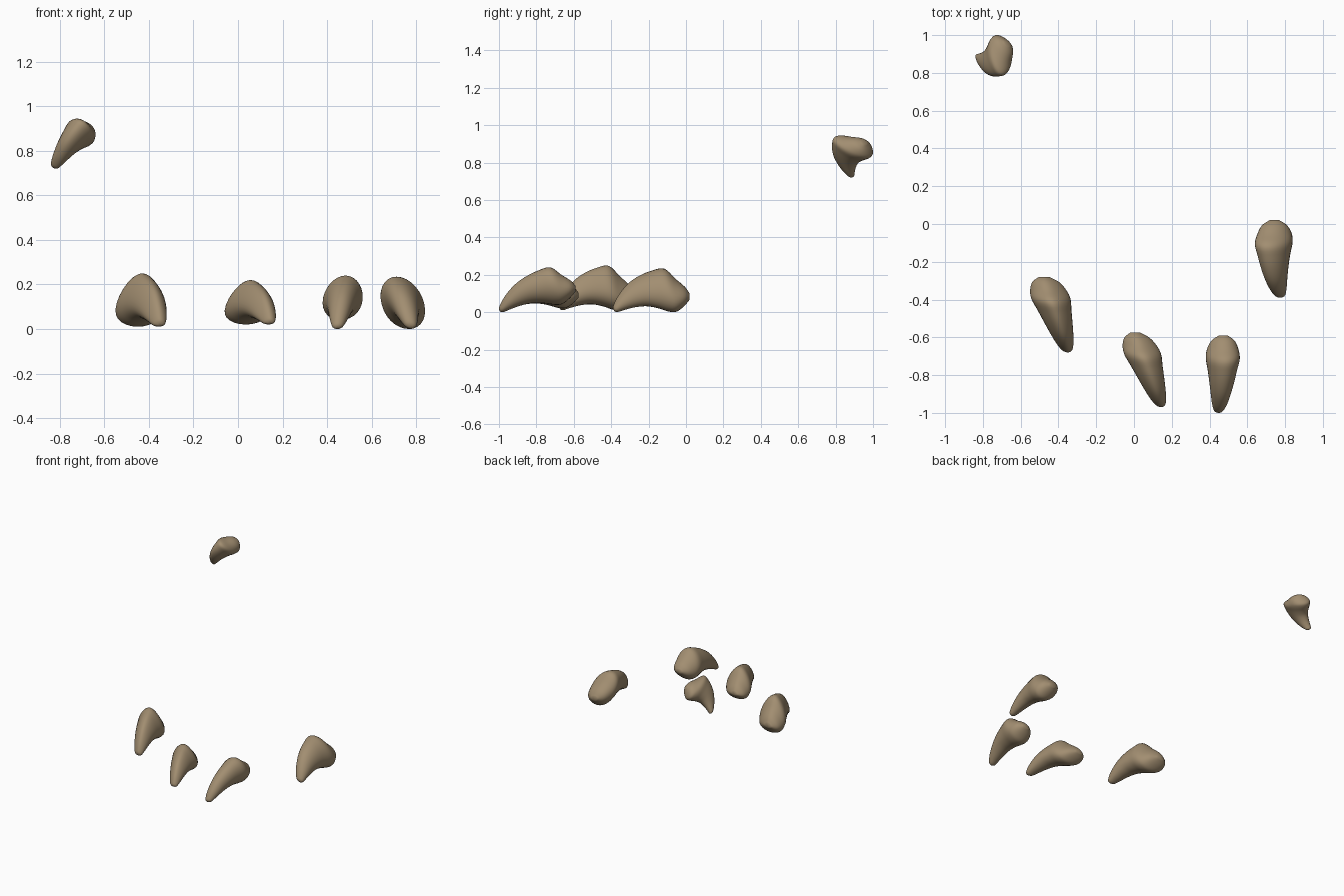
import bpy, bmesh, math
from mathutils import Vector, Matrix

if "Cube" in bpy.data.objects:
    bpy.data.objects.remove(bpy.data.objects["Cube"])

horn = bpy.data.materials.new("horn_brown")
horn.diffuse_color = (0.36, 0.27, 0.165, 1)
horn.use_nodes = True
horn.node_tree.nodes["Principled BSDF"].inputs["Base Color"].default_value = horn.diffuse_color

# Shared claw profile, back to tip: top y, top z, bottom y, bottom z, half width
PROFILE = [
    (0.000, 0.105, 0.000, 0.075, 0.025),
    (-0.025, 0.140, -0.030, 0.040, 0.065),
    (-0.075, 0.182, -0.070, 0.012, 0.088),
    (-0.135, 0.235, -0.110, 0.012, 0.095),
    (-0.200, 0.226, -0.170, 0.030, 0.082),
    (-0.270, 0.198, -0.230, 0.040, 0.069),
    (-0.330, 0.157, -0.290, 0.035, 0.056),
    (-0.380, 0.098, -0.345, 0.022, 0.042),
    (-0.407, 0.045, -0.385, 0.010, 0.026),
    (-0.408, 0.025, -0.402, 0.014, 0.008),
]
LENGTH, SIDES, STEPS = 0.41, 28, 4


def smooth_rings():
    """Catmull-Rom interpolation of the profile stations."""
    out, n = [], len(PROFILE)
    for i in range(n - 1):
        a, b, c, d = (PROFILE[min(max(i + k, 0), n - 1)] for k in (-1, 0, 1, 2))
        for s in range(STEPS):
            t = s / STEPS
            out.append([0.5 * (2 * q + (r - p) * t + (2 * p - 5 * q + 4 * r - u) * t * t
                               + (3 * q - p - 3 * r + u) * t ** 3)
                        for p, q, r, u in zip(a, b, c, d)])
    out.append(PROFILE[-1])
    return out


def claw(name, lo, hi, drift=0.0, lift=0.0, lean=0.0, slant=0.0, width=1.0, egg=0.2, rot=None):
    """Loft one claw, skew it, then fit it into the box lo..hi."""
    bm = bmesh.new()
    rings = []
    for ty, tz, by, bz, hw in smooth_rings():
        ring = []
        for k in range(SIDES):
            a = 2 * math.pi * k / SIDES
            f = 0.5 + 0.5 * math.sin(a)
            y, z = by + (ty - by) * f, bz + (tz - bz) * f
            x = hw * width * math.cos(a) * (1 - egg * math.sin(a))
            t = -y / LENGTH
            x += drift * t + lean * (z - 0.12)
            p = Vector((x, y + slant * z, z + lift * (1 - t)))
            ring.append(bm.verts.new(rot @ p if rot else p))
        rings.append(ring)
    for r, s in zip(rings, rings[1:]):
        for k in range(SIDES):
            j = (k + 1) % SIDES
            bm.faces.new((r[k], r[j], s[j], s[k]))
    bm.faces.new(rings[0])
    bm.faces.new(rings[-1])
    for i in range(3):
        vals = [v.co[i] for v in bm.verts]
        m, span = min(vals), max(vals) - min(vals)
        for v in bm.verts:
            v.co[i] = lo[i] + (v.co[i] - m) / span * (hi[i] - lo[i])
    bmesh.ops.recalc_face_normals(bm, faces=bm.faces)
    me = bpy.data.meshes.new(name)
    bm.to_mesh(me)
    bm.free()
    me.materials.append(horn)
    me.shade_smooth()
    ob = bpy.data.objects.new(name, me)
    bpy.context.collection.objects.link(ob)
    return ob


# Four forward-facing claws
claw("claw_inner", (-0.55, -0.68, 0.01), (-0.32, -0.28, 0.25), drift=0.12, egg=0.3)
claw("claw_second", (-0.06, -0.97, 0.02), (0.17, -0.575, 0.22), drift=0.14, egg=0.3)
claw("claw_third", (0.38, -1.0, 0.0), (0.56, -0.59, 0.24), drift=-0.02, lift=0.06, lean=0.12, egg=0.08)
claw("claw_outer", (0.64, -0.39, 0.0), (0.84, 0.02, 0.235), drift=0.015, lean=-0.25, egg=0.0)

# Smaller raised claw at the back, pointing down and outward
fwd = Vector((-0.596, -0.426, -0.68)).normalized()
up = Vector((-0.1, -0.9, 0.42))
up = (up - fwd * up.dot(fwd)).normalized()
side = (-fwd).cross(up)
axes = Matrix((side, -fwd * 0.62, up * 0.9)).transposed()
claw("thumb_claw", (-0.84, 0.78, 0.72), (-0.64, 1.0, 0.945), slant=0.35, width=0.75, egg=0.1, rot=axes)
